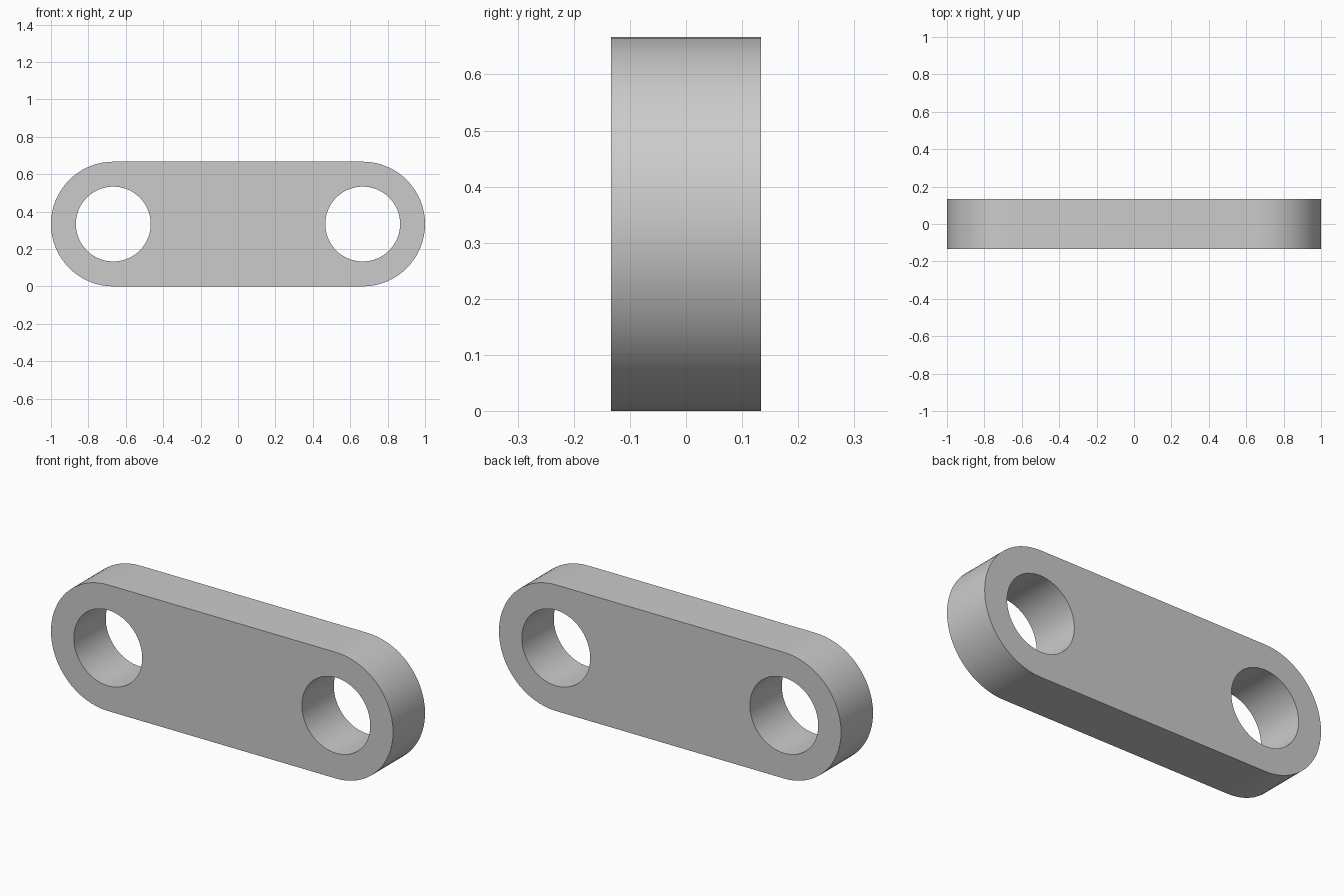
import bpy, bmesh
from math import sin, cos, pi

cube = bpy.data.objects.get("Cube")
if cube:
    bpy.data.objects.remove(cube, do_unlink=True)

END_R = 1 / 3      # rounded end radius
HOLE_R = 0.2
PIN_X = 2 / 3      # distance of each hole from the centre
THICK = 0.267
SEG = 64


def arc(cx, r, start, sweep, steps):
    return [(cx + r * cos(start + sweep * i / steps), 0,
             END_R + r * sin(start + sweep * i / steps)) for i in range(steps + 1)]


def add_loop(bm, points):
    verts = [bm.verts.new(p) for p in points]
    return [bm.edges.new((v, verts[i - 1])) for i, v in enumerate(verts)]


# Flat link profile: rounded outline with two round holes
bm = bmesh.new()
outline = arc(PIN_X, END_R, -pi / 2, pi, SEG // 2) + arc(-PIN_X, END_R, pi / 2, pi, SEG // 2)
edges = add_loop(bm, outline)
for side in (-1, 1):
    edges += add_loop(bm, arc(side * PIN_X, HOLE_R, 0, 2 * pi, SEG)[:-1])
bmesh.ops.triangle_fill(bm, use_beauty=True, use_dissolve=False, edges=edges)
bmesh.ops.recalc_face_normals(bm, faces=bm.faces[:])
mesh = bpy.data.meshes.new("link_plate")
bm.to_mesh(mesh)
bm.free()

link = bpy.data.objects.new("link_plate", mesh)
bpy.context.collection.objects.link(link)

# Thickness, centred on the profile
solid = link.modifiers.new("thickness", "SOLIDIFY")
solid.thickness = THICK
solid.offset = 0
bpy.ops.object.select_all(action="DESELECT")
link.select_set(True)
bpy.context.view_layer.objects.active = link
bpy.ops.object.modifier_apply(modifier=solid.name)
bpy.ops.object.shade_smooth_by_angle(angle=pi / 6)

# Plain grey finish
grey = bpy.data.materials.new("light grey")
grey.use_nodes = True
colour = (0.6, 0.6, 0.6, 1)
grey.diffuse_color = colour
grey.node_tree.nodes["Principled BSDF"].inputs["Base Color"].default_value = colour
mesh.materials.append(grey)
